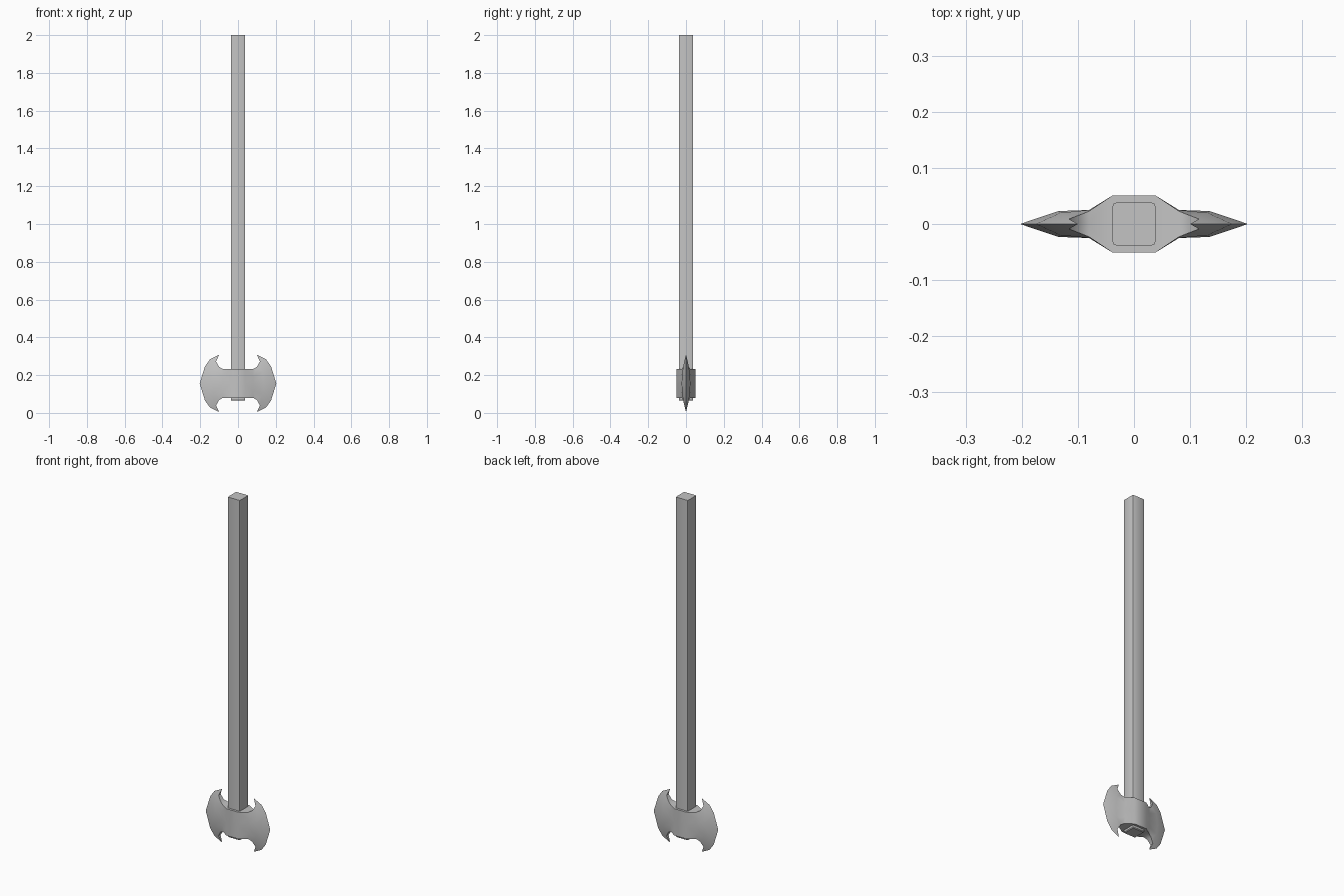
import bpy, bmesh, math

cube = bpy.data.objects.get("Cube")
if cube:
    bpy.data.objects.remove(cube, do_unlink=True)

steel = bpy.data.materials.new("grey_steel")
steel.use_nodes = True
COLOR = (0.55, 0.55, 0.55, 1)
steel.diffuse_color = COLOR
steel.node_tree.nodes["Principled BSDF"].inputs["Base Color"].default_value = COLOR


def finish(bm, name, angle):
    """Weld, orient and shade a mesh, then link it as an object."""
    bmesh.ops.remove_doubles(bm, verts=bm.verts, dist=0.0005)
    bmesh.ops.recalc_face_normals(bm, faces=bm.faces)
    mesh = bpy.data.meshes.new(name)
    bm.to_mesh(mesh)
    bm.free()
    mesh.materials.append(steel)
    obj = bpy.data.objects.new(name, mesh)
    bpy.context.collection.objects.link(obj)
    bpy.ops.object.select_all(action="DESELECT")
    obj.select_set(True)
    bpy.context.view_layer.objects.active = obj
    bpy.ops.object.shade_smooth_by_angle(angle=math.radians(angle))
    return obj


# Square handle with softened corners and a slightly narrowed lower end
BOTTOM, TOP, HALF = 0.065, 2.0, 0.038
bm = bmesh.new()
bmesh.ops.create_cube(bm, size=1)
for v in bm.verts:
    v.co.x *= 2 * HALF
    v.co.y *= 2 * HALF
    v.co.z = TOP if v.co.z > 0 else BOTTOM
uprights = [e for e in bm.edges if abs(e.verts[0].co.z - e.verts[1].co.z) > 1]
bmesh.ops.bevel(bm, geom=uprights, offset=0.006, segments=2, profile=0.5, affect="EDGES")
low_rim = [e for e in bm.edges if all(v.co.z < 0.1 for v in e.verts)]
bmesh.ops.bevel(bm, geom=low_rim, offset=0.004, segments=1, affect="EDGES")
finish(bm, "handle", 40)

# One eighth of the double axe head, as offsets from the head centre
MID = 0.156
P = {
    "c0": (0, 0.051, 0), "c1": (0, 0.051, 0.076),             # collar middle
    "d0": (0.038, 0.051, 0), "d1": (0.038, 0.051, 0.076),     # collar corner
    "n0": (0.08, 0.025, 0), "n1": (0.08, 0.025, 0.04),        # neck
    "n2": (0.08, 0.023, 0.076),
    "h1": (0.10, 0.015, 0.088), "h2": (0.116, 0.009, 0.116),  # hook hollow
    "r0": (0.135, 0.023, 0), "r1": (0.131, 0.020, 0.06),      # blade ridge
    "tip": (0.10, 0, 0.152),
    "e0": (0.203, 0, 0), "e1": (0.175, 0, 0.09), "e2": (0.148, 0, 0.128),
}
SKIN = ["c0 d0 d1 c1", "d0 n0 n1", "d0 n1 d1", "d1 n1 n2", "n0 r0 r1 n1",
        "n1 r1 h1 n2", "h1 r1 h2", "r0 e0 e1 r1", "r1 e1 e2 h2", "h2 e2 tip"]
# Upper rim, spanning from the skin to the centre plane
RIM = ["c1", "d1", "n2", "h1", "h2", "tip"]

bm = bmesh.new()
for sx in (1, -1):
    for sy in (1, -1):
        for sz in (1, -1):
            def place(p):
                return bm.verts.new((sx * p[0], sy * p[1], MID + sz * p[2]))

            for face in SKIN:
                bm.faces.new([place(P[k]) for k in face.split()])
            for a, b in zip(RIM, RIM[1:]):
                pa, pb = P[a], P[b]
                loop = [pa, pb, (pb[0], 0, pb[2]), (pa[0], 0, pa[2])]
                if b == "tip":
                    loop.pop(2)
                bm.faces.new([place(p) for p in loop])
finish(bm, "axe_head", 42)
